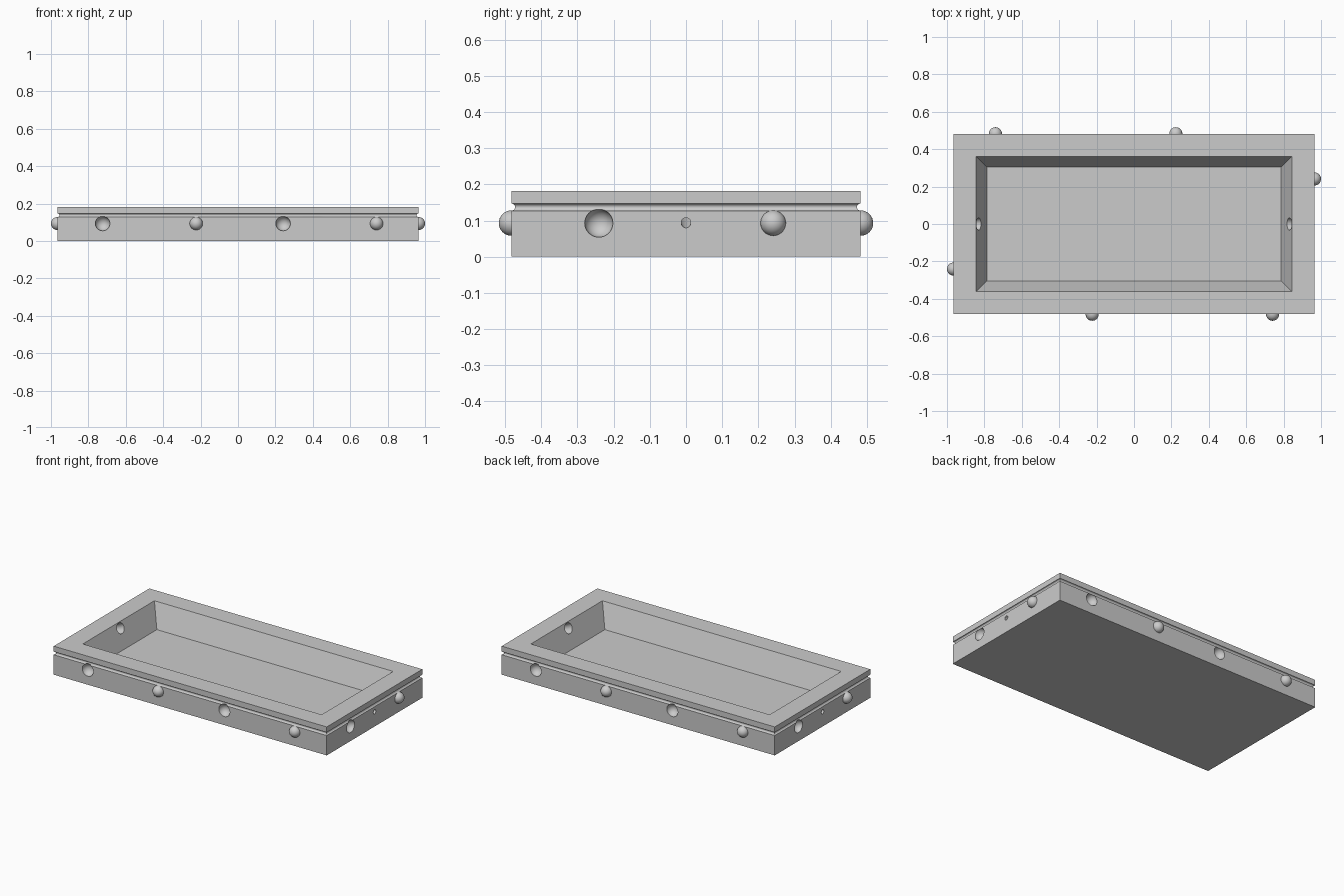
import bpy, bmesh, math
from mathutils import Matrix, Vector

if "Cube" in bpy.data.objects:
    bpy.data.objects.remove(bpy.data.objects["Cube"])

HX, HY, TOP = 0.965, 0.4825, 0.182      # half length, half width, height
KNOB_Z = 0.093

grey = bpy.data.materials.new("light grey")
grey.diffuse_color = (0.6, 0.6, 0.6, 1)
grey.use_nodes = True
grey.node_tree.nodes["Principled BSDF"].inputs["Base Color"].default_value = grey.diffuse_color


def make_object(name, bm):
    bmesh.ops.recalc_face_normals(bm, faces=bm.faces[:])
    mesh = bpy.data.meshes.new(name)
    bm.to_mesh(mesh)
    bm.free()
    mesh.materials.append(grey)
    obj = bpy.data.objects.new(name, mesh)
    bpy.context.collection.objects.link(obj)
    return obj


def spheres(bm, points, radius):
    # each point is repeated half a turn around the centre
    for x, y in points:
        for s in (1, -1):
            bmesh.ops.create_uvsphere(
                bm, u_segments=32, v_segments=16, radius=radius,
                matrix=Matrix.Translation((x * s, y * s, KNOB_Z)))


def apply_boolean(obj, tool, operation):
    mod = obj.modifiers.new(tool.name, 'BOOLEAN')
    mod.operation = operation
    mod.solver = 'EXACT'
    mod.object = tool
    bpy.context.view_layer.objects.active = obj
    bpy.ops.object.modifier_apply(modifier=mod.name)
    bpy.data.objects.remove(tool, do_unlink=True)


# Tray body: rectangular rings lofted along an (inset, height) profile
profile = [(0, 0)]
for i in range(9):                       # rounded groove below the rim
    a = math.pi * i / 8
    profile.append((0.010 * math.sin(a), 0.137 - 0.010 * math.cos(a)))
profile += [(0, TOP), (0.121, TOP), (0.179, 0.035)]

bm = bmesh.new()
rings = []
for inset, z in profile:
    x, y = HX - inset, HY - inset
    rings.append([bm.verts.new(p) for p in
                  ((-x, -y, z), (x, -y, z), (x, y, z), (-x, y, z))])
for a, b in zip(rings, rings[1:]):
    for i in range(4):
        j = (i + 1) % 4
        bm.faces.new((a[i], a[j], b[j], b[i]))
bm.faces.new(rings[0][::-1])
bm.faces.new(rings[-1])
tray = make_object("tray", bm)

# Knobs on the four sides
bm = bmesh.new()
spheres(bm, [(-0.2235, -HY), (0.741, -HY), (HX, 0.241)], 0.035)
apply_boolean(tray, make_object("knobs", bm), 'UNION')

# Round sockets, and a tapered hole through each end wall
bm = bmesh.new()
spheres(bm, [(-0.724, -HY), (0.241, -HY), (HX, -0.241)], 0.039)
for s in (1, -1):
    outer = Vector((s * 0.975, 0, 0.089))
    inner = Vector((s * 0.821, 0, 0.152))
    axis = inner - outer
    turn = axis.to_track_quat('Z', 'Y').to_matrix().to_4x4()
    bmesh.ops.create_cone(
        bm, cap_ends=True, segments=32, radius1=0.0115, radius2=0.0345,
        depth=axis.length, matrix=Matrix.Translation((outer + inner) / 2) @ turn)
apply_boolean(tray, make_object("socket_cutter", bm), 'DIFFERENCE')

# Smooth the round parts, keep the edges sharp
bpy.ops.object.select_all(action='DESELECT')
tray.select_set(True)
bpy.context.view_layer.objects.active = tray
bpy.ops.object.shade_smooth_by_angle(angle=math.radians(30))
